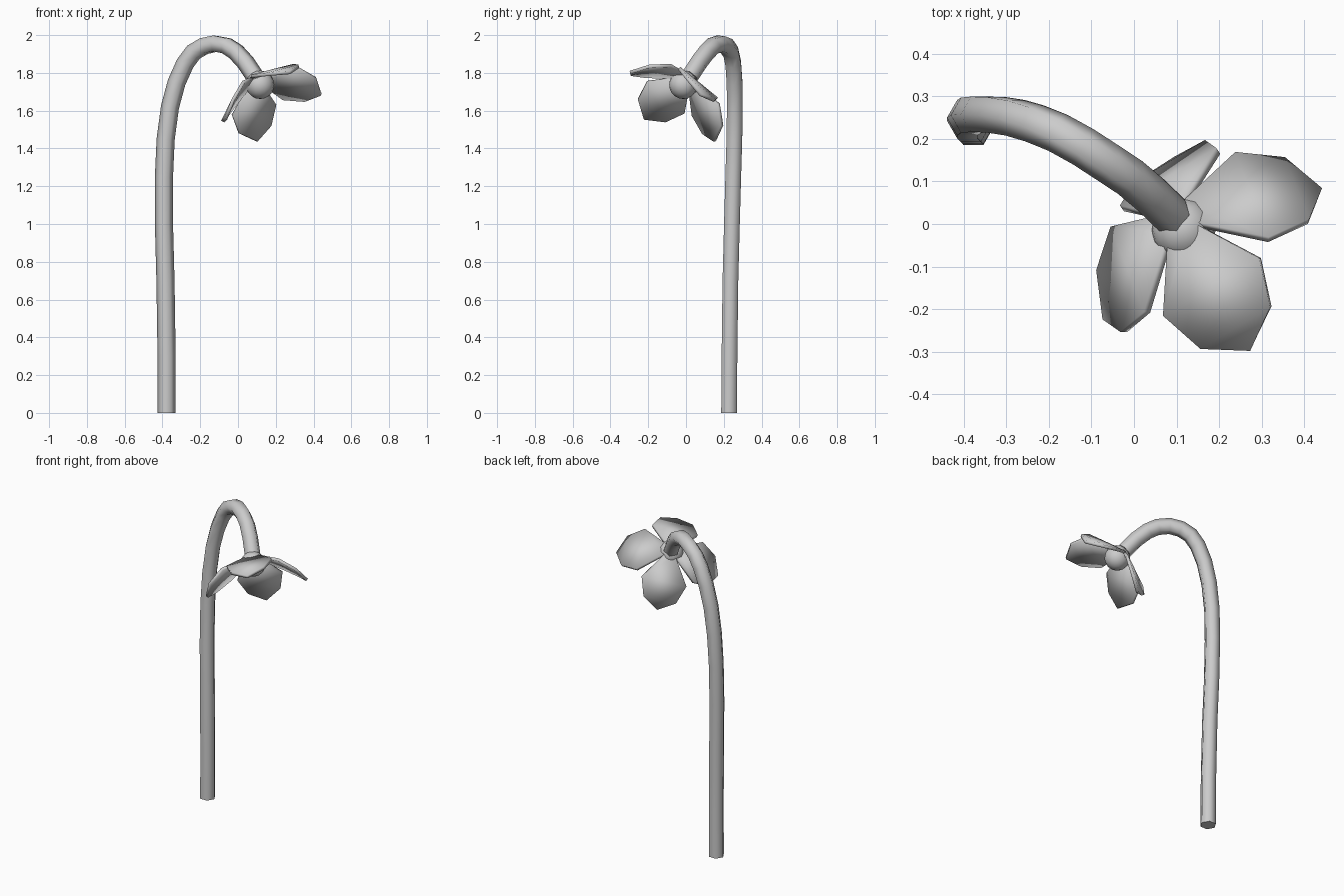
import bpy, bmesh, math
from mathutils import Vector

if "Cube" in bpy.data.objects:
    bpy.data.objects.remove(bpy.data.objects["Cube"])


def add_object(name, bm, angle=40):
    mesh = bpy.data.meshes.new(name)
    bm.to_mesh(mesh)
    bm.free()
    ob = bpy.data.objects.new(name, mesh)
    bpy.context.collection.objects.link(ob)
    bpy.ops.object.select_all(action='DESELECT')
    ob.select_set(True)
    bpy.context.view_layer.objects.active = ob
    bpy.ops.object.shade_smooth_by_angle(angle=math.radians(angle))
    return ob


# Stem: six-sided tube swept along a drooping path
path = [Vector(p) for p in [
    (-.378, .228, 0), (-.378, .23, .3), (-.384, .235, .7), (-.392, .243, 1.0),
    (-.392, .25, 1.25), (-.383, .256, 1.45), (-.36, .258, 1.62),
    (-.325, .257, 1.75), (-.28, .25, 1.85), (-.235, .237, 1.91),
    (-.18, .215, 1.942), (-.12, .182, 1.955), (-.06, .143, 1.943),
    (-.01, .11, 1.91), (.04, .068, 1.855), (.09, .02, 1.78)]]
bm = bmesh.new()
rings = []
side = Vector((1, 0, 0))
for i, p in enumerate(path):
    tan = path[min(i + 1, len(path) - 1)] - path[max(i - 1, 0)]
    tan = Vector((0, 0, 1)) if i == 0 else tan.normalized()
    side = (side - tan * side.dot(tan)).normalized()
    other = tan.cross(side)
    angles = [math.tau * k / 6 for k in range(6)]
    rings.append([bm.verts.new(p + .048 * (side * math.cos(t) + other * math.sin(t)))
                  for t in angles])
for lo, hi in zip(rings, rings[1:]):
    for k in range(6):
        n = (k + 1) % 6
        bm.faces.new((lo[k], lo[n], hi[n], hi[k]))
bm.faces.new(rings[0][::-1])
bm.faces.new(rings[-1])
add_object("stem", bm, 65)

# Flower frame: two petal directions and the facing axis
origin = Vector((.096, .015, 1.771))
a = Vector((.836, .5, .213)).normalized()
axis = a.cross(Vector((.238, -.77, .59))).normalized()
b = axis.cross(a)

# Flower centre
bm = bmesh.new()
bmesh.ops.create_uvsphere(bm, u_segments=16, v_segments=10, radius=.075)
centre = add_object("flower_centre", bm)
centre.location = (.117, -.014, 1.737)

# Petals: (distance out, distance along axis, half width), closed by a tip
profile = [(.03, 0, .03), (.175, .075, .135), (.265, .142, .098)]
for i, out in enumerate((a, b, -a, -b)):
    across = axis.cross(out)
    bm = bmesh.new()
    rows = [[bm.verts.new(origin + out * r + axis * s + across * w * sg) for sg in (-1, 1)]
            for r, s, w in profile]
    tip = bm.verts.new(origin + out * .308 + axis * .191)
    for lo, hi in zip(rows, rows[1:]):
        bm.faces.new((lo[0], lo[1], hi[1], hi[0]))
    bm.faces.new((rows[-1][0], rows[-1][1], tip))
    petal = add_object(f"petal_{i + 1}", bm)
    mod = petal.modifiers.new("thickness", 'SOLIDIFY')
    mod.thickness = .018
    mod.offset = -1
